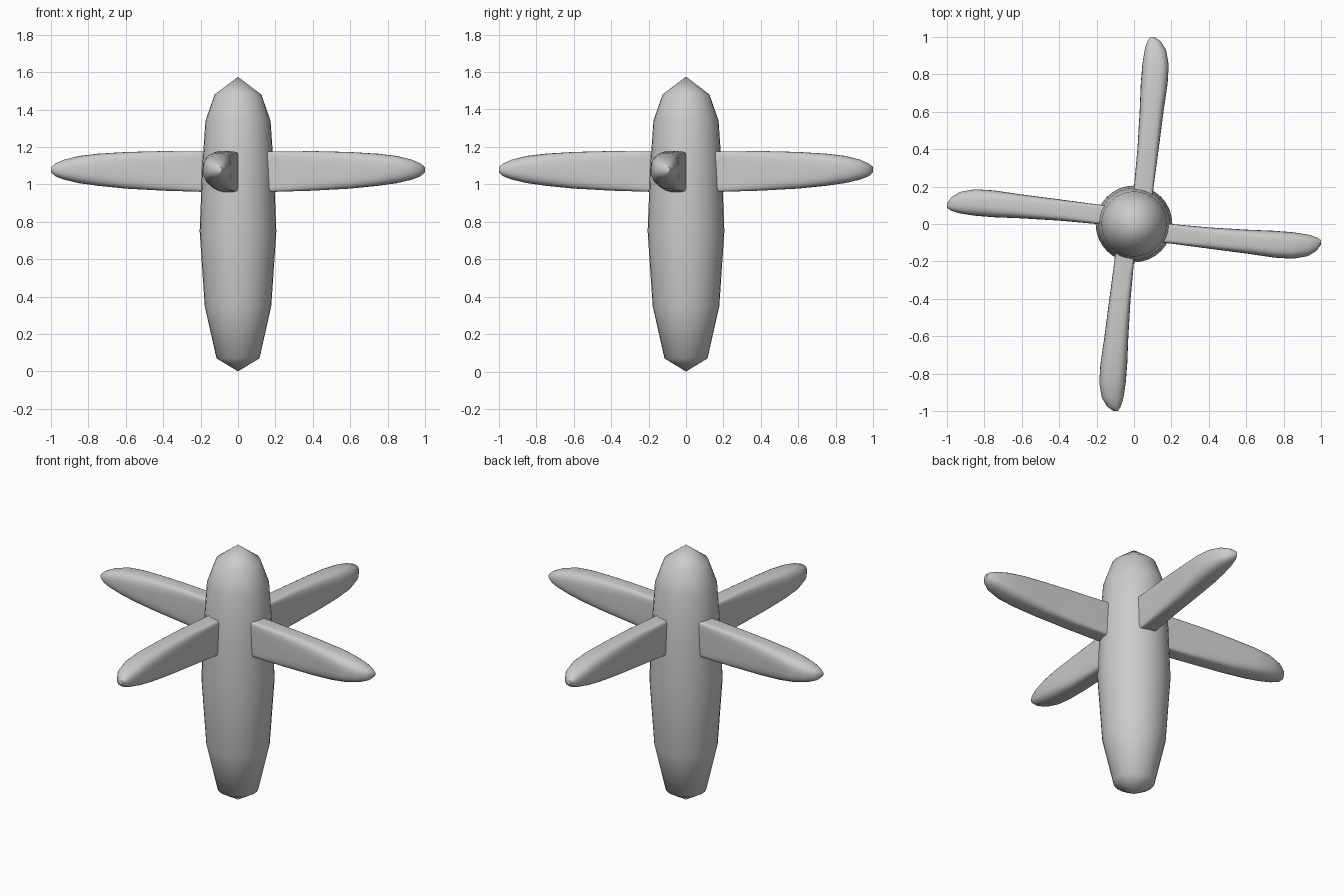
import bpy, bmesh, math
from mathutils import Matrix

if "Cube" in bpy.data.objects:
    bpy.data.objects.remove(bpy.data.objects["Cube"])


def make_object(name, bm, angle):
    bmesh.ops.recalc_face_normals(bm, faces=bm.faces[:])
    mesh = bpy.data.meshes.new(name)
    bm.to_mesh(mesh)
    bm.free()
    obj = bpy.data.objects.new(name, mesh)
    bpy.context.collection.objects.link(obj)
    bpy.ops.object.select_all(action='DESELECT')
    obj.select_set(True)
    bpy.context.view_layer.objects.active = obj
    bpy.ops.object.shade_smooth_by_angle(angle=math.radians(angle))
    return obj


def loft(bm, rings):
    # Skin consecutive rings of vertices
    for a, b in zip(rings, rings[1:]):
        n = len(a)
        for i in range(n):
            j = (i + 1) % n
            bm.faces.new((a[i], a[j], b[j], b[i]))


# Hub: bullet-shaped body turned from a short profile (radius, z)
PROFILE = [(0.115, 0.07), (0.178, 0.35), (0.205, 0.75),
           (0.192, 1.08), (0.174, 1.34), (0.125, 1.48)]
SIDES = 32
bm = bmesh.new()
rings = [[bm.verts.new((r * math.cos(2 * math.pi * i / SIDES),
                        r * math.sin(2 * math.pi * i / SIDES), z))
          for i in range(SIDES)] for r, z in PROFILE]
loft(bm, rings)
for ring, z in ((rings[0], 0.0), (rings[-1], 1.575)):
    tip = bm.verts.new((0, 0, z))
    for i in range(SIDES):
        bm.faces.new((ring[i], ring[(i + 1) % SIDES], tip))
make_object("hub", bm, 60)

# Blade stations: x, y low, y high, z low, z high, squareness
STATIONS = [
    (0.05, -0.09, 0.005, 0.96, 1.175, 12),
    (0.20, -0.105, 0.00, 0.96, 1.175, 9),
    (0.40, -0.132, -0.018, 0.966, 1.178, 5),
    (0.60, -0.158, -0.03, 0.977, 1.173, 3.8),
    (0.75, -0.18, -0.036, 0.992, 1.164, 3.2),
    (0.85, -0.186, -0.044, 1.006, 1.152, 2.8),
    (0.93, -0.172, -0.056, 1.025, 1.132, 2.5),
    (0.975, -0.145, -0.07, 1.042, 1.112, 2.3),
    (1.00, -0.11, -0.086, 1.065, 1.092, 2),
]


def section(bm, x, y0, y1, z0, z1, n, count=28):
    # Rounded-rectangle (superellipse) cross-section
    ring = []
    for i in range(count):
        t = 2 * math.pi * (i + 0.5) / count
        c, s = math.cos(t), math.sin(t)
        y = (y0 + y1) / 2 + (y1 - y0) / 2 * math.copysign(abs(c) ** (2 / n), c)
        z = (z0 + z1) / 2 + (z1 - z0) / 2 * math.copysign(abs(s) ** (2 / n), s)
        ring.append(bm.verts.new((x, y, z)))
    return ring


# Four blades around the hub
for k in range(4):
    bm = bmesh.new()
    rings = [section(bm, *st) for st in STATIONS]
    loft(bm, rings)
    bm.faces.new(rings[0])
    bm.faces.new(rings[-1])
    bmesh.ops.transform(bm, matrix=Matrix.Rotation(k * math.pi / 2, 4, 'Z'), verts=bm.verts)
    make_object(f"blade_{k + 1}", bm, 50)
